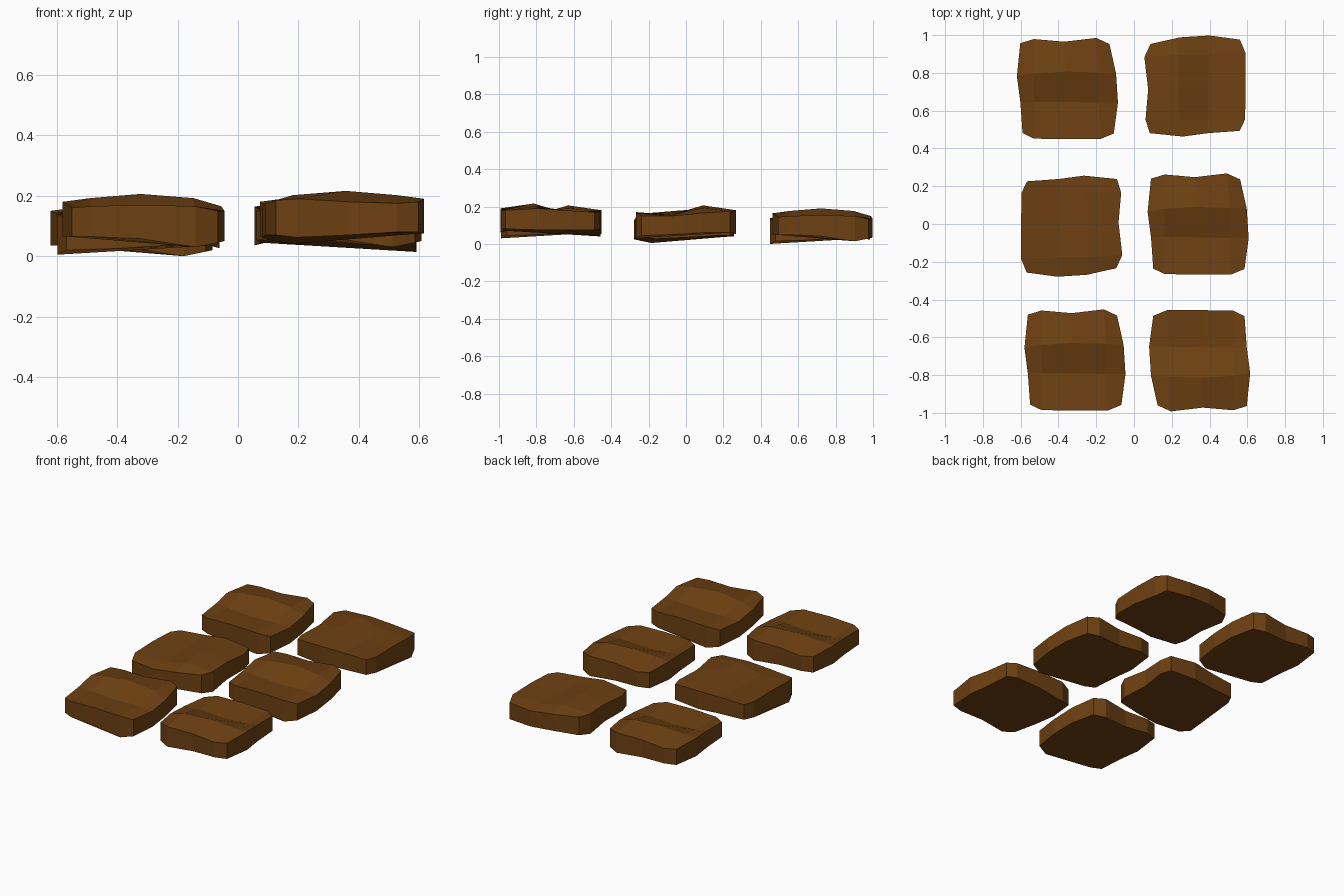
import bpy, bmesh, math

if "Cube" in bpy.data.objects:
    bpy.data.objects.remove(bpy.data.objects["Cube"])

# Top surface of one slab as a 4 x 5 grid (back row first); the outer points form the outline
ROWS = [
    [(-.25, .24, .14), (-.178, .262, .135), (-.018, .248, .14), (.152, .268, .15), (.222, .236, .145)],
    [(-.268, .065, .15), (-.178, .08, .162), (-.01, .09, .176), (.165, .085, .162), (.257, .08, .135)],
    [(-.25, -.07, .14), (-.178, -.07, .128), (-.01, -.07, .118), (.165, -.075, .125), (.267, -.075, .12)],
    [(-.238, -.236, .13), (-.178, -.265, .135), (-.01, -.268, .14), (.172, -.268, .135), (.245, -.238, .12)],
]
# Underside heights around the outline: left side down, front, right side up, back
UNDER = [.04, .035, .035, .035, .035, .028, 0, .015, .02, .03, .03, .022, .03, .04]

mat = bpy.data.materials.new("brown_earth")
mat.diffuse_color = (.155, .052, .006, 1)
mat.use_nodes = True
mat.node_tree.nodes["Principled BSDF"].inputs["Base Color"].default_value = mat.diffuse_color


def slab_mesh():
    bm = bmesh.new()
    top = [[bm.verts.new(p) for p in row] for row in ROWS]
    for r in range(3):
        for c in range(4):
            bm.faces.new((top[r + 1][c], top[r + 1][c + 1], top[r][c + 1], top[r][c]))
    # outline walls and underside
    ring = [row[0] for row in top] + top[3][1:4] + [row[4] for row in top[::-1]] + top[0][3:0:-1]
    low = [bm.verts.new((v.co.x, v.co.y, z)) for v, z in zip(ring, UNDER)]
    n = len(ring)
    for i in range(n):
        j = (i + 1) % n
        bm.faces.new((ring[i], low[i], low[j], ring[j]))
    bm.faces.new(low[::-1])
    bmesh.ops.recalc_face_normals(bm, faces=bm.faces[:])
    me = bpy.data.meshes.new("slab")
    bm.to_mesh(me)
    bm.free()
    me.materials.append(mat)
    return me


# Six copies of the slab, each turned by quarter turns and slightly raised
mesh = slab_mesh()
PLACES = {
    "slab_front_left": (-.312, -.72, .03, 0),
    "slab_front_right": (.347, -.724, .04, 180),
    "slab_middle_left": (-.33, -.012, .005, -90),
    "slab_middle_right": (.34, 0, .03, 0),
    "slab_back_left": (-.352, .717, 0, 0),
    "slab_back_right": (.323, .731, .014, 90),
}
for name, (x, y, z, turn) in PLACES.items():
    ob = bpy.data.objects.new(name, mesh)
    ob.location = (x, y, z)
    ob.rotation_euler.z = math.radians(turn)
    bpy.context.collection.objects.link(ob)
